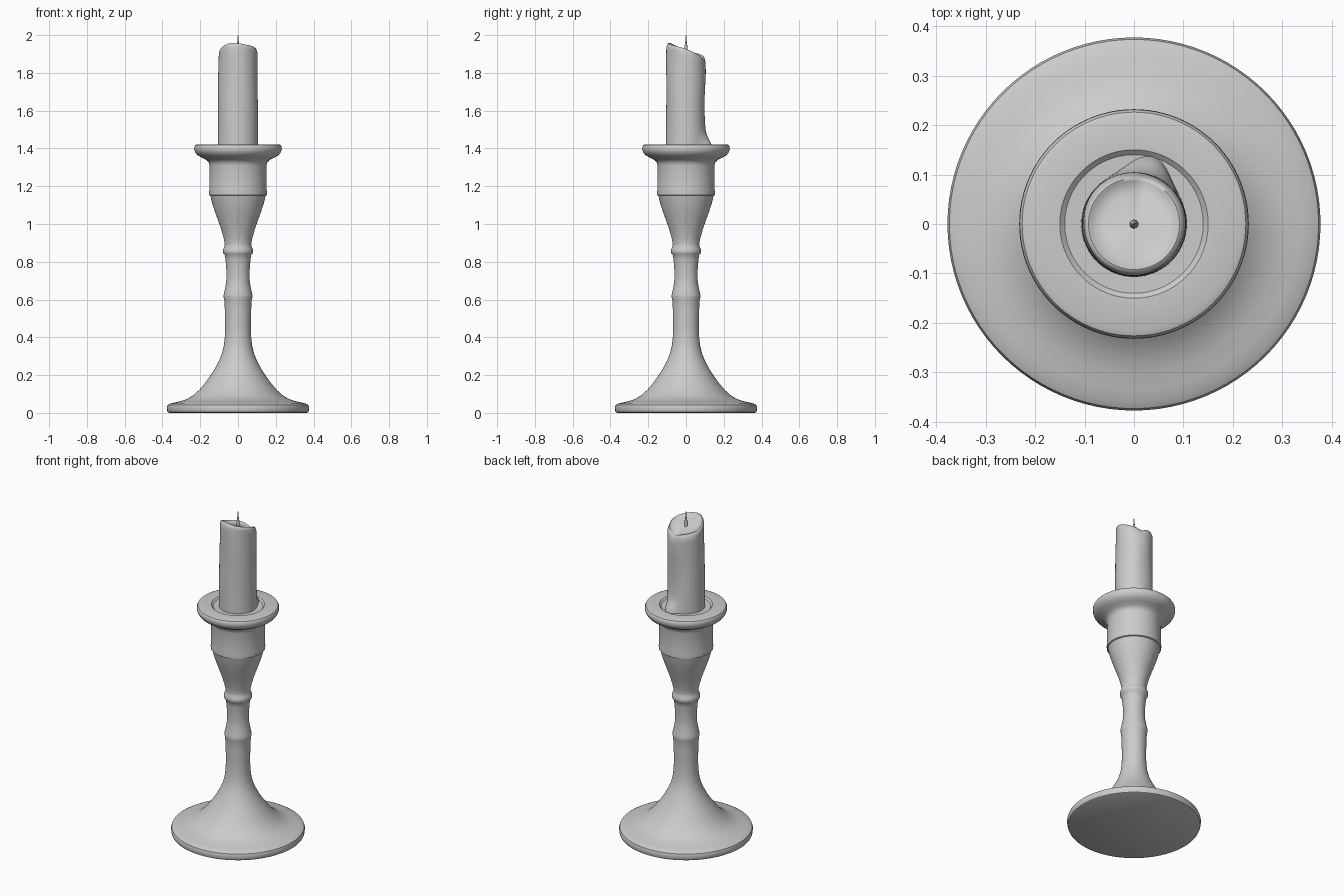
import bpy, bmesh
from math import sin, cos, pi, exp, radians


def skin(name, rings, angle=35):
    """Build a closed solid by joining a stack of equal rings and capping the ends."""
    bm = bmesh.new()
    loops = [[bm.verts.new(p) for p in ring] for ring in rings]
    n = len(loops[0])
    for a, b in zip(loops, loops[1:]):
        for i in range(n):
            j = (i + 1) % n
            bm.faces.new((a[i], a[j], b[j], b[i]))
    bm.faces.new(loops[0][::-1])
    bm.faces.new(loops[-1])
    bmesh.ops.recalc_face_normals(bm, faces=bm.faces)
    me = bpy.data.meshes.new(name)
    bm.to_mesh(me)
    bm.free()
    ob = bpy.data.objects.new(name, me)
    bpy.context.collection.objects.link(ob)
    bpy.ops.object.select_all(action='DESELECT')
    ob.select_set(True)
    bpy.context.view_layer.objects.active = ob
    bpy.ops.object.shade_smooth_by_angle(angle=radians(angle))
    return ob


def lathe(name, profile, n=96):
    return skin(name, [[(r * cos(2 * pi * i / n), r * sin(2 * pi * i / n), z)
                        for i in range(n)] for r, z in profile])


# Turned holder: foot, stem, cup and drip pan
lathe("candle_holder", [
    (0.365, 0.0), (0.372, 0.004), (0.375, 0.012), (0.377, 0.03), (0.373, 0.042),
    (0.36, 0.049), (0.335, 0.055), (0.30, 0.063), (0.268, 0.074), (0.235, 0.095),
    (0.205, 0.122), (0.175, 0.158), (0.148, 0.195), (0.122, 0.235), (0.10, 0.278),
    (0.085, 0.315), (0.075, 0.355), (0.070, 0.40), (0.068, 0.45), (0.070, 0.55),
    (0.073, 0.60), (0.077, 0.615), (0.076, 0.625), (0.069, 0.655), (0.063, 0.69),
    (0.061, 0.72), (0.062, 0.76), (0.066, 0.81), (0.070, 0.835), (0.077, 0.843),
    (0.080, 0.855), (0.078, 0.868), (0.071, 0.882), (0.070, 0.895), (0.077, 0.93),
    (0.090, 0.975), (0.106, 1.02), (0.124, 1.07), (0.138, 1.115), (0.146, 1.15),
    (0.153, 1.153), (0.154, 1.165), (0.152, 1.18), (0.151, 1.31), (0.155, 1.327),
    (0.168, 1.34), (0.195, 1.353), (0.215, 1.365), (0.227, 1.38), (0.232, 1.395),
    (0.231, 1.410), (0.226, 1.418), (0.215, 1.422), (0.150, 1.421), (0.140, 1.412),
    (0.05, 1.410)])


# Burnt candle: slanted top, wavy sides and a wax run down the back
def bump(a, centre, width):
    d = (a - centre + pi) % (2 * pi) - pi
    return exp(-(d / width) ** 2)


def top_z(a, r):
    dip = 0.016 * bump(a, 1.35, 0.28) * (r / 0.1) ** 3
    return 1.919 - 0.37 * r * sin(a) + 0.004 * cos(3 * a) * r / 0.1 - dip


def candle_ring(t, n=72):
    ring = []
    for i in range(n):
        a = 2 * pi * i / n
        z = 1.405 + t * (top_z(a, 0.1) - 0.022 - 1.405)
        r = 0.107 - 0.004 * t + 0.0018 * sin(3 * a + 7 * t) * t
        r += 0.036 * bump(a, 1.3, 0.4) * exp(-((z - 1.405) / 0.055) ** 2)
        r -= 0.008 * bump(a, 1.5, 0.6) * exp(-((z - 1.62) / 0.13) ** 2)
        r += 0.004 * bump(a, 1.5, 0.6) * exp(-((z - 1.8) / 0.08) ** 2)
        ring.append((r * cos(a), r * sin(a), z))
    return ring


def rim_ring(r, dz, n=72):
    angles = [2 * pi * i / n for i in range(n)]
    return [(r * cos(a), r * sin(a), top_z(a, r) + dz) for a in angles]


rings = [candle_ring(i / 24) for i in range(25)]
for r, dz in [(0.101, -0.010), (0.097, 0.0), (0.092, 0.004), (0.087, 0.001),
              (0.080, -0.006), (0.06, -0.009), (0.035, -0.010), (0.012, -0.010)]:
    rings.append(rim_ring(r, dz))
skin("candle", rings, 60)

# Wick
lathe("wick", [(0.008, 1.89), (0.009, 1.92), (0.007, 1.945), (0.004, 1.965),
               (0.003, 1.985), (0.001, 2.0)], 12)
